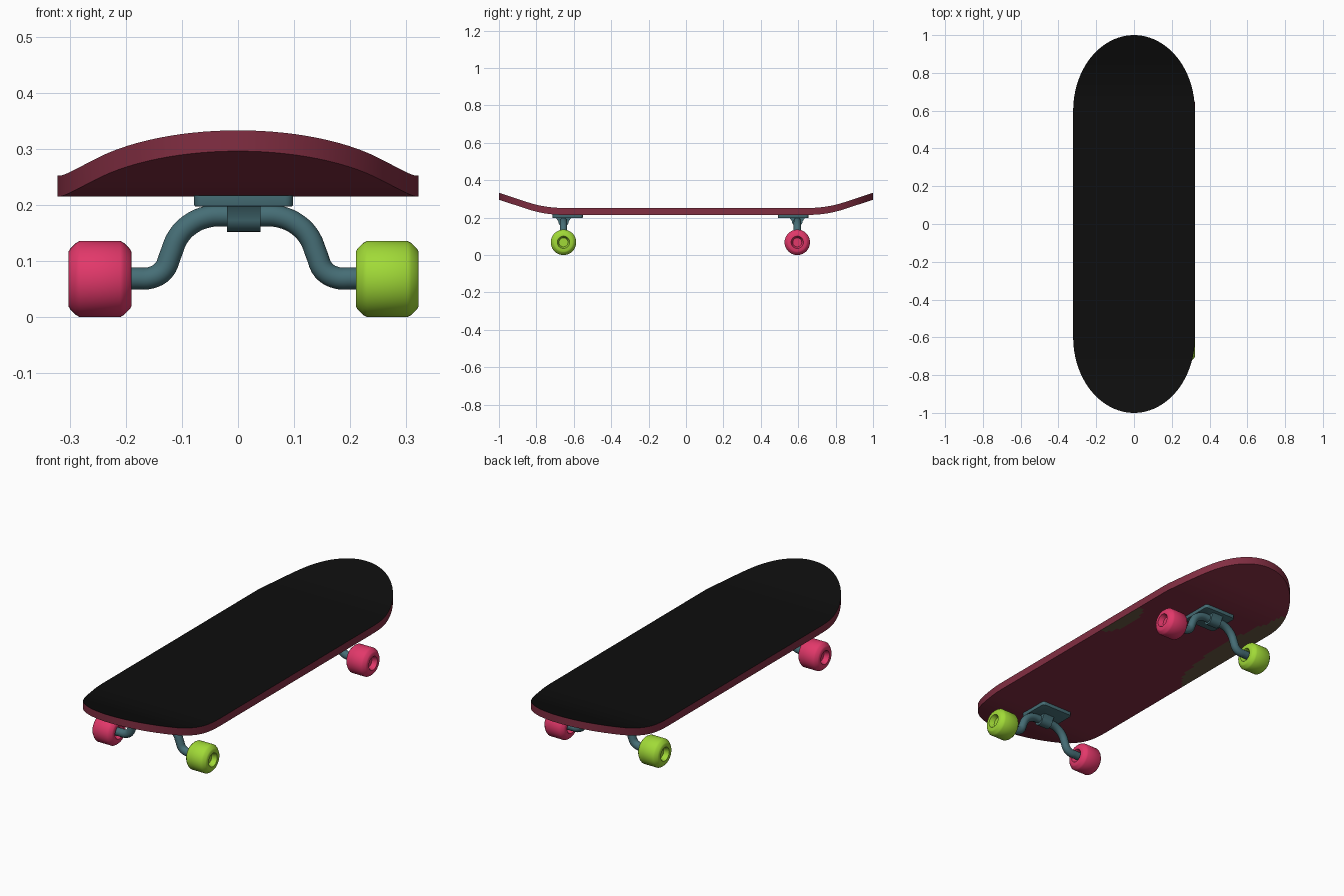
import bpy, bmesh, math
from mathutils import Matrix

if "Cube" in bpy.data.objects:
    bpy.data.objects.remove(bpy.data.objects["Cube"])


def material(name, rgb):
    lin = [((c / 255 + 0.055) / 1.055) ** 2.4 if c > 10 else c / 255 / 12.92 for c in rgb]
    m = bpy.data.materials.new(name)
    m.diffuse_color = (*lin, 1)
    m.use_nodes = True
    m.node_tree.nodes["Principled BSDF"].inputs["Base Color"].default_value = m.diffuse_color
    return m


GRIP = material("grip black", (13, 13, 13))
MAROON = material("deck maroon", (130, 46, 66))
OLIVE = material("faded olive", (108, 90, 68))
TEAL = material("truck teal", (70, 110, 118))
PINK = material("wheel pink", (226, 56, 106))
GREEN = material("wheel green", (161, 218, 55))


def finish(bm, name, mats, matrix=None, angle=35):
    bmesh.ops.recalc_face_normals(bm, faces=bm.faces)
    me = bpy.data.meshes.new(name)
    bm.to_mesh(me)
    bm.free()
    ob = bpy.data.objects.new(name, me)
    bpy.context.collection.objects.link(ob)
    for m in mats:
        me.materials.append(m)
    if matrix:
        ob.matrix_world = matrix
    bpy.ops.object.select_all(action='DESELECT')
    ob.select_set(True)
    bpy.context.view_layer.objects.active = ob
    bpy.ops.object.shade_smooth_by_angle(angle=math.radians(angle))
    return ob


# Deck: rounded plan, flat middle, both ends kicked up
HALF_W, END_Y, END_R, THICK = 0.322, 0.6, 0.4, 0.037


def kick(y):
    t = max(0, abs(y) - 0.66)
    return 0.87 * t * t if t < 0.19 else 0.0314 + 0.33 * (t - 0.19)


def worn_patch(x, y):
    right = ((x - 0.33) / 0.075) ** 2 + ((y - 0.28) / 0.15) ** 2 < 1
    left = ((x + 0.33) / 0.12) ** 2 + ((y - 0.4) / 0.42) ** 2 < 1
    return right or left


def deck():
    bm = bmesh.new()
    n, cols = 24, 40
    end = [(END_Y + END_R * math.sin(a), HALF_W * math.cos(a))
           for a in (math.pi / 2 * i / n for i in range(n + 1))]
    rows = [(-y, w) for y, w in reversed(end)]
    rows += [(-END_Y + 2 * END_Y * i / 60, HALF_W) for i in range(1, 60)] + end
    layers = []
    for z in (0.215, 0.215 + THICK):
        layers.append([[bm.verts.new((w * (2 * j / cols - 1), y, z + kick(y)))
                        for j in range(cols + 1)] for y, w in rows])
    for k, grid in enumerate(layers):
        for a, b in zip(grid, grid[1:]):
            for j in range(cols):
                f = bm.faces.new((a[j], a[j + 1], b[j + 1], b[j]))
                c = f.calc_center_median()
                f.material_index = 1 if k else (2 if worn_patch(c.x, c.y) else 0)
    low, high = layers
    for i in range(len(rows) - 1):
        for j in (0, cols):
            bm.faces.new((low[i][j], low[i + 1][j], high[i + 1][j], high[i][j]))
    bmesh.ops.remove_doubles(bm, verts=bm.verts, dist=1e-5)
    finish(bm, "deck", [MAROON, GRIP, OLIVE])


# Wheel: profile (x, radius) spun around the axle
HALF = [(-0.032, 0.0), (-0.032, 0.024), (-0.056, 0.033), (-0.056, 0.049),
        (-0.053, 0.054), (-0.043, 0.064), (-0.036, 0.068)]
PROFILE = HALF + [(-x, r) for x, r in reversed(HALF)]


def wheel(name, mat, matrix):
    bm = bmesh.new()
    vs = [bm.verts.new((x, 0, r)) for x, r in PROFILE]
    edges = [bm.edges.new(p) for p in zip(vs, vs[1:])]
    bmesh.ops.spin(bm, geom=vs + edges, cent=(0, 0, 0), axis=(1, 0, 0),
                   angle=2 * math.pi, steps=40, use_merge=True)
    bmesh.ops.remove_doubles(bm, verts=bm.verts, dist=1e-5)
    finish(bm, name, [mat], matrix)


# Bent axle tube
BEND = [(0.24, 0.069), (0.19, 0.069), (0.166, 0.07), (0.143, 0.083), (0.130, 0.112),
        (0.118, 0.141), (0.097, 0.164), (0.064, 0.179), (0.03, 0.181)]


def axle(name, matrix):
    cu = bpy.data.curves.new(name, 'CURVE')
    cu.dimensions = '3D'
    cu.bevel_depth, cu.bevel_resolution, cu.resolution_u = 0.0195, 6, 4
    cu.use_fill_caps = True
    pts = [(-x, z) for x, z in BEND] + list(reversed(BEND))
    sp = cu.splines.new('BEZIER')
    sp.bezier_points.add(len(pts) - 1)
    for bp, (x, z) in zip(sp.bezier_points, pts):
        bp.co = (x, 0, z)
        bp.handle_left_type = bp.handle_right_type = 'AUTO'
    cu.materials.append(TEAL)
    ob = bpy.data.objects.new(name, cu)
    bpy.context.collection.objects.link(ob)
    ob.matrix_world = matrix


# Mounting plate with bevelled corners and edges
def plate(name, matrix):
    bm = bmesh.new()
    bmesh.ops.create_cube(bm, size=1, matrix=Matrix.Translation((0, 0.022, 0.207))
                          @ Matrix.Diagonal((0.176, 0.162, 0.02, 1)))
    upright = [e for e in bm.edges if abs(e.verts[0].co.z - e.verts[1].co.z) > 0.01]
    bmesh.ops.bevel(bm, geom=upright, offset=0.014, segments=4, profile=0.5, affect='EDGES')
    rim = [e for e in bm.edges if all(v.co.z < 0.2 for v in e.verts)]
    bmesh.ops.bevel(bm, geom=rim, offset=0.003, segments=2, profile=0.5, affect='EDGES')
    finish(bm, name, [TEAL], matrix)


# Clamp that holds the axle under the plate: rounded below, flared above
def clamp(name, matrix):
    arc = [(0.028 * math.cos(a), 0.18 + 0.028 * math.sin(a))
           for a in (-math.pi * i / 12 for i in range(13))]
    prof = [(0.042, 0.2)] + arc + [(-0.042, 0.2)]
    bm = bmesh.new()
    f = bm.faces.new([bm.verts.new((-0.03, y, z)) for y, z in prof])
    ext = bmesh.ops.extrude_face_region(bm, geom=[f])
    bmesh.ops.translate(bm, vec=(0.06, 0, 0),
                        verts=[g for g in ext['geom'] if isinstance(g, bmesh.types.BMVert)])
    finish(bm, name, [TEAL], matrix)


# Both trucks are the same, the back one turned half round
deck()
for end, y, turn in (("front", -0.655, 0), ("back", 0.595, math.pi)):
    m = Matrix.Translation((0.01, y, 0)) @ Matrix.Rotation(turn, 4, 'Z')
    axle(end + "_axle", m)
    plate(end + "_plate", m)
    clamp(end + "_clamp", m)
    wheel(end + "_green_wheel", GREEN, m @ Matrix.Translation((0.256, 0, 0.068)))
    wheel(end + "_pink_wheel", PINK, m @ Matrix.Translation((-0.256, 0, 0.068)))
